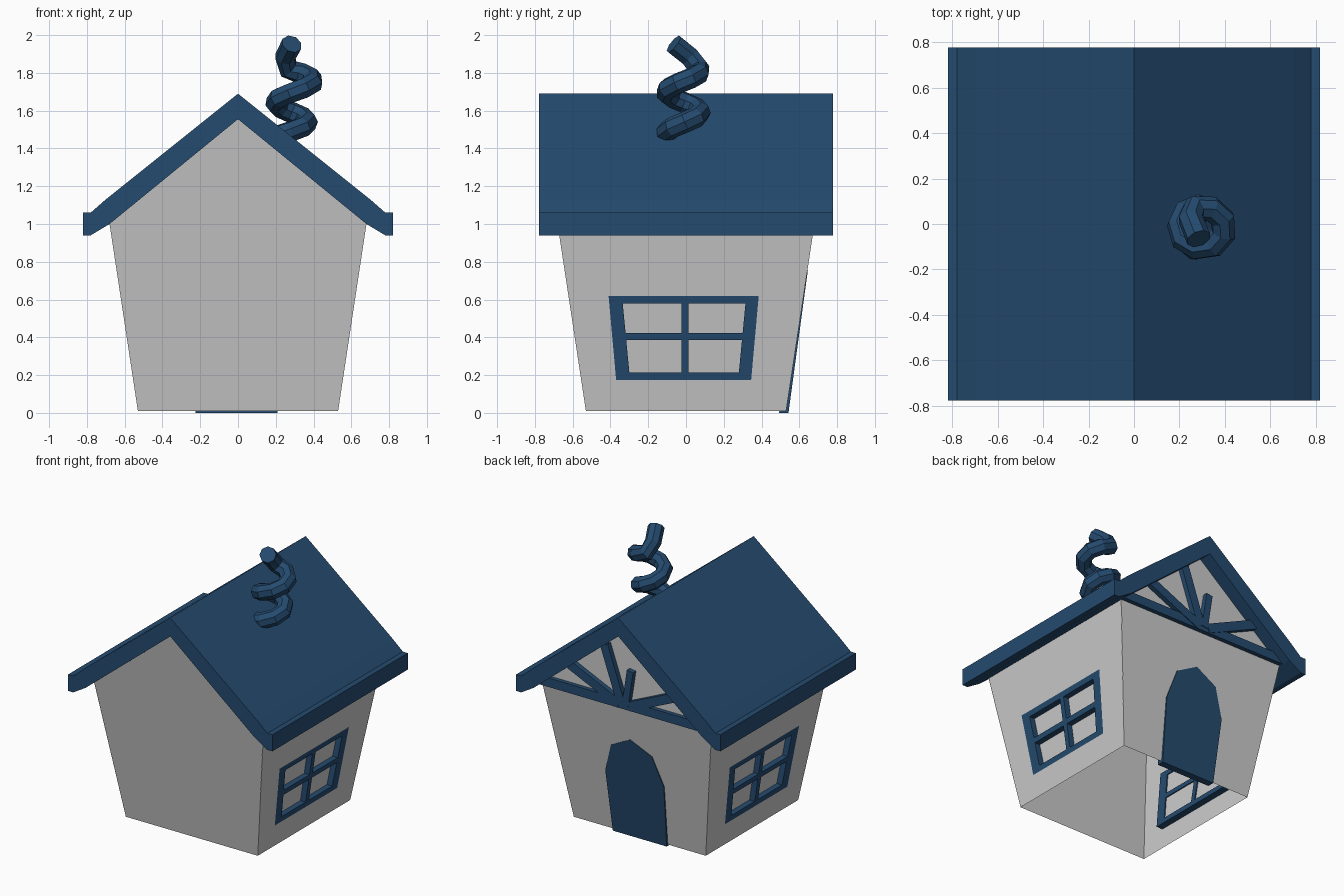
import bpy, bmesh, math
from mathutils import Vector

if "Cube" in bpy.data.objects:
    bpy.data.objects.remove(bpy.data.objects["Cube"])

blue = bpy.data.materials.new("blue_paint")
blue.diffuse_color = (0.018, 0.07, 0.16, 1)
blue.use_nodes = True
blue.node_tree.nodes["Principled BSDF"].inputs["Base Color"].default_value = blue.diffuse_color

SLOPE = 0.15


def wall(z):
    """Distance of the leaning walls from the centre at height z."""
    return 0.53 + SLOPE * (z - 0.01)


def finish(name, bm, mat=None):
    bmesh.ops.recalc_face_normals(bm, faces=bm.faces)
    mesh = bpy.data.meshes.new(name)
    bm.to_mesh(mesh)
    bm.free()
    ob = bpy.data.objects.new(name, mesh)
    bpy.context.collection.objects.link(ob)
    if mat:
        mesh.materials.append(mat)
    return ob


def prism(bm, pts, vec):
    """Extrude a closed outline along a vector."""
    face = bm.faces.new([bm.verts.new(p) for p in pts])
    res = bmesh.ops.extrude_face_region(bm, geom=[face], use_keep_orig=True)
    verts = [g for g in res["geom"] if isinstance(g, bmesh.types.BMVert)]
    bmesh.ops.translate(bm, verts=verts, vec=vec)


def side_point(side, y, z, depth=0.0):
    return Vector((side * (wall(z) + depth), y, z))


# window outline as (y, z), tapering with the wall
OUTER = [(-0.37, 0.175), (0.345, 0.175), (0.385, 0.62), (-0.41, 0.62)]
INNER = [(-0.30, 0.215), (0.28, 0.215), (0.315, 0.58), (-0.335, 0.58)]

# house shell: open underneath, front wall runs up to the ridge
bm = bmesh.new()
top, ridge = 1.0, 1.555


def face(pts):
    bm.faces.new([bm.verts.new(p) for p in pts])


front = [(-0.53, 0.01), (0.53, 0.01), (0.68, top), (0, ridge), (-0.68, top)]
face([(x, -wall(z), z) for x, z in front])
face([(x, wall(z), z) for x, z in (front[0], front[1], front[2], front[4])])
face([(x, 0.68, z) for x, z in front[2:]])
wall_quad = [(-0.53, 0.01), (0.53, 0.01), (0.68, top), (-0.68, top)]
for side in (-1, 1):
    for i in range(4):
        j = (i + 1) % 4
        face([side_point(side, *p) for p in
              (wall_quad[i], wall_quad[j], OUTER[j], OUTER[i])])
    # recessed panes
    face([side_point(side, y, z, -0.042) for y, z in OUTER])
bmesh.ops.remove_doubles(bm, verts=bm.verts, dist=0.0005)
finish("house_walls", bm)

# window frames with crossbars
for side, label in ((-1, "left"), (1, "right")):
    bm = bmesh.new()
    bars = [(OUTER[i], OUTER[(i + 1) % 4], INNER[(i + 1) % 4], INNER[i]) for i in range(4)]
    bars.append([(-0.025, 0.215), (0.012, 0.215), (0.012, 0.58), (-0.025, 0.58)])
    bars.append([(-0.32, 0.385), (0.298, 0.385), (0.302, 0.422), (-0.323, 0.422)])
    for bar in bars:
        prism(bm, [side_point(side, y, z) for y, z in bar], (-side * 0.05, 0, 0))
    finish(label + "_window_frame", bm, blue)

# arched door on the back wall, slightly more upright than the wall
bm = bmesh.new()
arch = [(-0.225, 0.0), (0.208, 0.0), (0.225, 0.46), (0.16, 0.67),
        (0.0, 0.755), (-0.17, 0.67), (-0.245, 0.46)]
prism(bm, [(x, wall(z) + 0.014 - 0.014 * z, z) for x, z in arch], (0, -0.05, 0))
finish("door", bm, blue)

# roof slab with upright eave boards
bm = bmesh.new()
upper = [(0.70, 1.13), (0.78, 1.06), (0.82, 1.06)]
lower = [(0.82, 0.94), (0.78, 0.94), (0.68, 1.0)]
half = upper + lower
profile = [(0, 1.69)] + half + [(0, 1.555)] + [(-x, z) for x, z in reversed(half)]
prism(bm, [(x, -0.777, z) for x, z in profile], (0, 1.554, 0))
finish("roof", bm, blue)

# timber fan in the back gable
bm = bmesh.new()
prism(bm, [(-0.68, 0.71, 1.0), (0.68, 0.71, 1.0), (0.60, 0.71, 1.065), (-0.60, 0.71, 1.065)],
      (0, -0.07, 0))
for start, end, w in [((0.02, 1.03), (0.16, 1.43), 0.065),
                      ((0.04, 1.03), (0.44, 1.21), 0.065),
                      ((-0.04, 1.03), (-0.44, 1.21), 0.065),
                      ((-0.01, 1.03), (-0.05, 1.29), 0.05)]:
    a, b = Vector((start[0], 0.715, start[1])), Vector((end[0], 0.715, end[1]))
    d = (b - a).normalized()
    n = Vector((-d.z, 0, d.x)) * w / 2
    prism(bm, [a - n, a + n, b + n, b - n], (0, -0.06, 0))
finish("gable_timbers", bm, blue)

# corkscrew chimney: a rising helix whose tip bends back over the middle
path = []
for i in range(16):
    t = -0.2 + 1.75 * i / 15
    ang = 2 * math.pi * t - math.pi / 2
    shift = -0.05 * max(0, 1 - t / 0.7)
    path.append((0.299 + shift + 0.1 * math.cos(ang),
                 -0.015 + 0.09 * math.sin(ang), 1.48 + 0.22 * t))
path += [(0.25, 0.02, 1.885), (0.285, -0.065, 1.953)]
curve = bpy.data.curves.new("chimney", "CURVE")
curve.dimensions = "3D"
curve.bevel_depth = 0.056
curve.bevel_resolution = 2
curve.use_fill_caps = True
spline = curve.splines.new("POLY")
spline.points.add(len(path) - 1)
for p, co in zip(spline.points, path):
    p.co = (*co, 1)
tmp = bpy.data.objects.new("chimney_path", curve)
bpy.context.collection.objects.link(tmp)
bpy.context.view_layer.update()
mesh = bpy.data.meshes.new_from_object(tmp.evaluated_get(bpy.context.evaluated_depsgraph_get()))
bpy.data.objects.remove(tmp)
mesh.materials.clear()
mesh.materials.append(blue)
mesh.polygons.foreach_set("use_smooth", [False] * len(mesh.polygons))
chimney = bpy.data.objects.new("chimney", mesh)
bpy.context.collection.objects.link(chimney)
